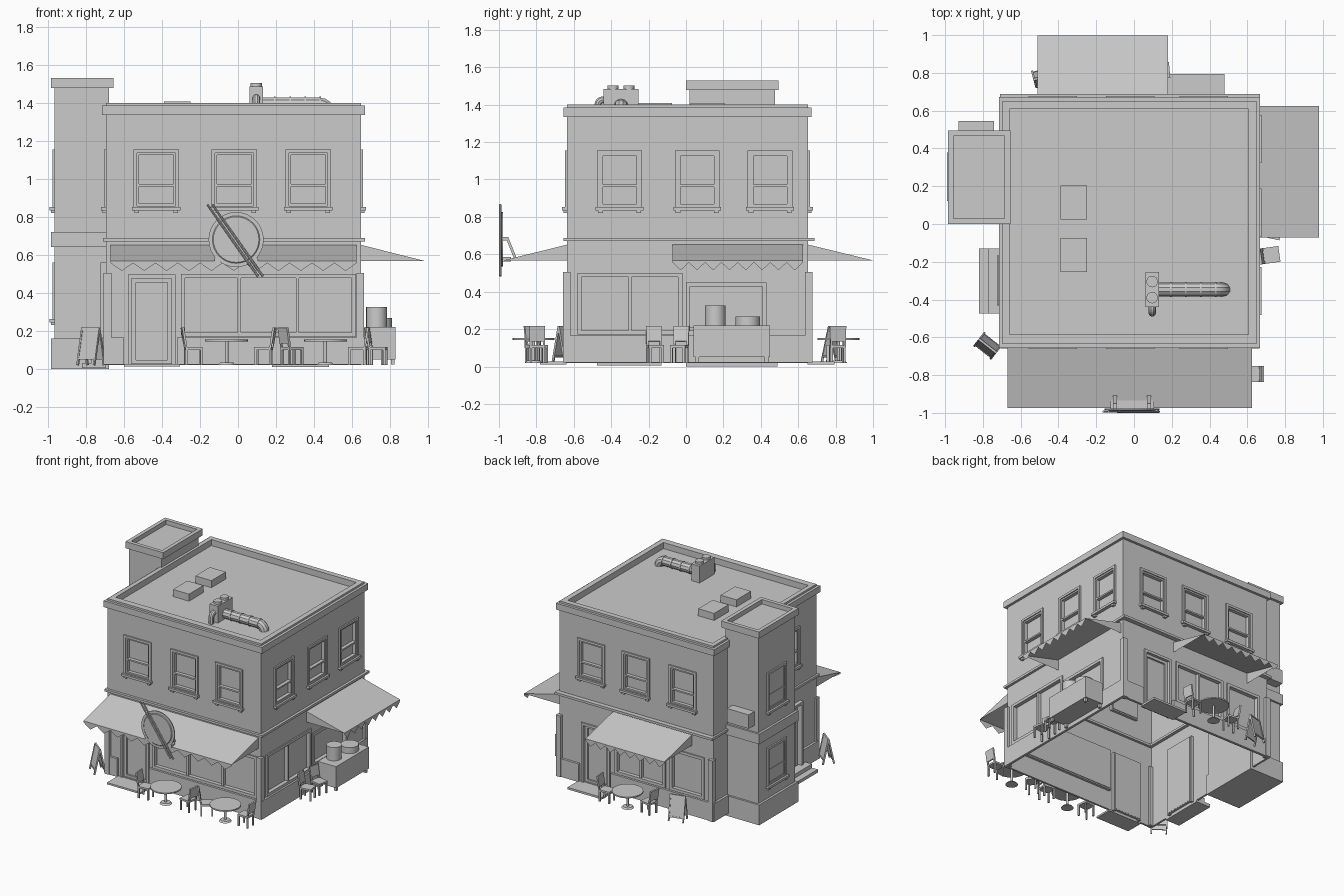
import bpy, bmesh
from math import pi, radians, sin, cos
from mathutils import Matrix, Vector

if "Cube" in bpy.data.objects:
    bpy.data.objects.remove(bpy.data.objects["Cube"])

X0, X1, Y0, Y1 = -0.695, 0.648, -0.636, 0.652      # main walls
# wall frames: local (u along wall, d outward, z) -> world
SIDE = {
    "front": Matrix(((1, 0, 0, 0), (0, -1, 0, Y0), (0, 0, 1, 0), (0, 0, 0, 1))),
    "back": Matrix(((1, 0, 0, 0), (0, 1, 0, Y1), (0, 0, 1, 0), (0, 0, 0, 1))),
    "right": Matrix(((0, 1, 0, X1), (1, 0, 0, 0), (0, 0, 1, 0), (0, 0, 0, 1))),
    "left": Matrix(((0, -1, 0, X0), (1, 0, 0, 0), (0, 0, 1, 0), (0, 0, 0, 1))),
    "tower": Matrix(((0, -1, 0, -0.965), (1, 0, 0, 0), (0, 0, 1, 0), (0, 0, 0, 1))),
}
pockets = []

def finish(name, bm, smooth=False):
    bmesh.ops.recalc_face_normals(bm, faces=bm.faces)
    me = bpy.data.meshes.new(name)
    bm.to_mesh(me)
    bm.free()
    ob = bpy.data.objects.new(name, me)
    bpy.context.collection.objects.link(ob)
    if smooth:
        bpy.ops.object.select_all(action='DESELECT')
        ob.select_set(True)
        bpy.context.view_layer.objects.active = ob
        bpy.ops.object.shade_smooth_by_angle()
    return ob

def add_box(bm, b, m=Matrix()):
    c = Vector((b[0] + b[1], b[2] + b[3], b[4] + b[5])) / 2
    s = Matrix.Diagonal((b[1] - b[0], b[3] - b[2], b[5] - b[4], 1))
    bmesh.ops.create_cube(bm, size=1, matrix=m @ Matrix.Translation(c) @ s)

def boxes(name, bs, m=Matrix()):
    bm = bmesh.new()
    for b in bs:
        add_box(bm, b, m)
    return finish(name, bm)

def cylinder(name, parts, m=Matrix(), n=24):
    """parts: (x, y, z0, z1, r_bottom, r_top)"""
    bm = bmesh.new()
    for x, y, z0, z1, r0, r1 in parts:
        bmesh.ops.create_cone(bm, cap_ends=True, segments=n, radius1=r0, radius2=r1, depth=z1 - z0,
                              matrix=m @ Matrix.Translation((x, y, (z0 + z1) / 2)))
    return finish(name, bm, True)

def vring(u0, u1, z0, z1, t, d0, d1):
    return [(u0, u0 + t, d0, d1, z0, z1), (u1 - t, u1, d0, d1, z0, z1),
            (u0 + t, u1 - t, d0, d1, z0, z0 + t), (u0 + t, u1 - t, d0, d1, z1 - t, z1)]

def hring(x0, x1, y0, y1, t, z0, z1):
    return [(x0, x1, y0, y0 + t, z0, z1), (x0, x1, y1 - t, y1, z0, z1),
            (x0, x0 + t, y0 + t, y1 - t, z0, z1), (x1 - t, x1, y0 + t, y1 - t, z0, z1)]

def pocket(side, u0, u1, z0, z1, d=0.025):
    pockets.append(((u0, u1, -d, 0.05, z0, z1), SIDE[side]))

def window(side, c, z0, z1, w=0.24):
    a, b, mid = c - w / 2, c + w / 2, z0 + 0.4 * (z1 - z0)
    if side != "tower":
        pocket(side, a + 0.01, b - 0.01, z0 + 0.01, z1 - 0.01)
    bs = vring(a, b, z0, z1, 0.018, -0.02, 0.011) + vring(a + 0.018, b - 0.018, z0 + 0.018, z1 - 0.018, 0.012, -0.024, 0.003)
    bs += [(a + 0.03, b - 0.03, -0.024, 0.003, mid - 0.006, mid + 0.006),
           (a - 0.008, b + 0.008, 0, 0.026, z0 - 0.006, z0 + 0.012)]
    bs += [(u, u + 0.025, 0, 0.018, z0 - 0.02, z0 - 0.006) for u in (a + 0.005, b - 0.03)]
    boxes("sash_window", bs, SIDE[side])

def shop_window(side, u0, u1, z0, z1, panes):
    pocket(side, u0 + 0.01, u1 - 0.01, z0 + 0.01, z1 - 0.01)
    bs = vring(u0, u1, z0, z1, 0.022, -0.02, 0.01)
    for i in range(1, panes):
        u = u0 + (u1 - u0) * i / panes
        bs.append((u - 0.008, u + 0.008, -0.024, 0.004, z0 + 0.022, z1 - 0.022))
    boxes("shop_window", bs, SIDE[side])

def door(side, c, w, z1, out=0.012):
    a, b = c - w / 2, c + w / 2
    pocket(side, a + 0.01, b - 0.01, 0.03, z1 - 0.01)
    bs = [(a, a + 0.02, -0.02, out, 0.02, z1), (b - 0.02, b, -0.02, out, 0.02, z1),
          (a + 0.02, b - 0.02, -0.02, out, z1 - 0.02, z1)]
    bs += vring(a + 0.02, b - 0.02, 0.025, z1 - 0.02, 0.022, -0.024, -0.01)
    boxes("door", bs, SIDE[side])

def awning(side, u0, u1, depth, n):
    top, low, tip = 0.652, 0.568, 0.515
    bm = bmesh.new()
    def face(*ps):
        bm.faces.new([bm.verts.new(SIDE[side] @ Vector(p)) for p in ps])
    face((u0, 0, top), (u1, 0, top), (u1, depth, low), (u0, depth, low))
    for u in (u0, u1):
        face((u, 0, top), (u, depth, low), (u, 0, low))
    st = (u1 - u0) / n
    for i in range(n):
        a = u0 + i * st
        face((a, depth, low), (a + st, depth, low), (a + st, depth, low - 0.012),
             (a + st / 2, depth, tip), (a, depth, low - 0.012))
    bmesh.ops.remove_doubles(bm, verts=bm.verts, dist=1e-5)
    finish("awning", bm)

# upper windows, shop fronts, doors
for c in (-0.43, -0.02, 0.37):
    window("front", c, 0.84, 1.155)
    window("back", c, 0.84, 1.155)
for c in (-0.355, 0.06, 0.45):
    window("right", c, 0.84, 1.155)
window("left", -0.30, 0.84, 1.155)
window("tower", 0.25, 0.84, 1.155)
window("tower", 0.25, 0.25, 0.56)
shop_window("front", -0.30, 0.62, 0.17, 0.5, 3)
shop_window("right", -0.58, -0.02, 0.17, 0.5, 2)
shop_window("right", 0.0, 0.43, 0.19, 0.45, 1)
shop_window("back", -0.28, 0.16, 0.17, 0.5, 2)
shop_window("back", -0.62, -0.32, 0.17, 0.5, 1)
door("front", -0.455, 0.25, 0.495)
door("back", 0.33, 0.25, 0.495)
door("left", -0.30, 0.265, 0.56, 0.03)

# main walls with recessed openings and sunken roof, open underneath
walls = boxes("building_walls", [(X0, X1, Y0, Y1, 0.02, 1.4)])
bm = bmesh.new()
for b, m in pockets + [((-0.66, 0.607, -0.585, 0.61, 1.352, 1.5), Matrix())]:
    add_box(bm, b, m)
cutter = finish("pocket_cutter", bm)
cutter.hide_render = True
mod = walls.modifiers.new("pockets", 'BOOLEAN')
mod.operation, mod.object, mod.solver = 'DIFFERENCE', cutter, 'EXACT'
bpy.context.view_layer.update()
bm = bmesh.new()
bm.from_mesh(walls.evaluated_get(bpy.context.evaluated_depsgraph_get()).to_mesh())
walls.modifiers.clear()
bmesh.ops.delete(bm, geom=[f for f in bm.faces if f.normal.z < -0.9 and f.calc_center_median().z < 0.025], context='FACES')
bm.to_mesh(walls.data)
bm.free()
bpy.data.objects.remove(cutter)

# cornice, floor band, plinth, corner pilasters
boxes("cornice", hring(-0.715, 0.668, -0.656, 0.672, 0.025, 1.335, 1.385))
boxes("floor_band", hring(-0.71, 0.668, -0.656, 0.688, 0.04, 0.67, 0.688))
for side, runs in {"front": [(-0.70, -0.6), (-0.32, 0.665)], "right": [(-0.65, 0.67)],
                   "back": [(-0.70, 0.19), (0.47, 0.665)], "left": [(-0.65, -0.44), (-0.16, 0.02), (0.48, 0.67)]}.items():
    boxes("plinth", [(a, b, 0, 0.018, 0.022, 0.165) for a, b in runs], SIDE[side])
boxes("corner_pilaster", [(x - 0.02, x + 0.02, y - 0.02, y + 0.02, 0.022, 0.505)
                          for x in (X0 + 0.008, X1 - 0.004) for y in (Y0 - 0.002, Y1 + 0.005)])

# stair tower
boxes("tower_body", [(-0.965, -0.68, 0.018, 0.475, 0, 1.495)])
boxes("tower_cap", hring(-0.985, -0.655, 0, 0.495, 0.03, 1.478, 1.53))
boxes("tower_base", [(-0.983, -0.68, 0, 0.49, 0, 0.16)])
boxes("tower_band", [(-0.983, -0.68, 0, 0.49, 0.64, 0.72)])
boxes("wall_unit", [(-0.93, -0.74, 0.475, 0.545, 0.77, 0.88)])

# awnings and door steps
awning("front", -0.67, 0.625, 0.337, 11)
awning("right", -0.072, 0.625, 0.332, 8)
awning("back", -0.51, 0.18, 0.346, 8)
boxes("door_step", [(-0.6, -0.305, -0.78, -0.64, 0.012, 0.026), (0.18, 0.48, 0.65, 0.795, 0.01, 0.026)])
boxes("side_steps", [(-0.82, -0.695, -0.475, -0.13, 0.005, 0.03), (-0.77, -0.695, -0.475, -0.13, 0.03, 0.06)])

# dish sign with chopsticks and brackets
dish = Matrix.Translation((-0.01, -0.978, 0.68)) @ Matrix.Rotation(pi / 2, 4, 'X')
cylinder("sign_dish", [(0, 0, 0, 0.008, 0.145, 0.145), (0, 0, 0.008, 0.012, 0.125, 0.12)], dish, 32)
for off in (-0.012, 0.014):
    a, b = Vector((-0.15 + off, -0.993, 0.865)), Vector((0.118 + off, -0.993, 0.485))
    rot = (b - a).to_track_quat('Z', 'Y').to_matrix().to_4x4()
    cylinder("chopstick", [(0, 0, 0, (b - a).length, 0.006, 0.007)], Matrix.Translation(a) @ rot, 8)
boxes("sign_base", [(-0.125, 0.105, -0.98, -0.935, 0.562, 0.585)])
for x in (-0.10, 0.08):
    m = Matrix.Translation((x, -0.935, 0.635)) @ Matrix.Rotation(radians(22), 4, 'X')
    boxes("sign_strut", [(-0.01, 0.01, -0.007, 0.007, -0.065, 0.06)], m)
    boxes("sign_arm", [(x - 0.01, x + 0.01, -0.98, -0.95, 0.675, 0.692)])

# roof hatches, vent box and duct
boxes("roof_hatch", [(-0.39, -0.25, 0.025, 0.205, 1.35, 1.408), (-0.39, -0.25, -0.255, -0.075, 1.35, 1.408)])
boxes("vent_box", [(0.06, 0.132, -0.44, -0.255, 1.35, 1.485)])
cylinder("vent_caps", [(0.096, y, 1.485, 1.503, 0.03, 0.03) for y in (-0.305, -0.39)])

def pipe(name, pts, r):
    cu = bpy.data.curves.new(name, 'CURVE')
    cu.dimensions, cu.bevel_depth, cu.bevel_resolution, cu.use_fill_caps = '3D', r, 3, True
    sp = cu.splines.new('POLY')
    sp.points.add(len(pts) - 1)
    for p, q in zip(sp.points, pts):
        p.co = (*q, 1)
    ob = bpy.data.objects.new(name, cu)
    bpy.context.collection.objects.link(ob)
    bpy.ops.object.select_all(action='DESELECT')
    ob.select_set(True)
    bpy.context.view_layer.objects.active = ob
    bpy.ops.object.convert(target='MESH')
    bpy.ops.object.shade_smooth_by_angle()

arc = [i * pi / 8 for i in range(5)]
pipe("roof_duct", [(0.12, -0.347, 1.393)] + [(0.43 + 0.044 * sin(t), -0.347, 1.349 + 0.044 * cos(t)) for t in arc], 0.036)
pipe("small_elbow", [(0.096, -0.43, 1.425)] + [(0.096, -0.445 - 0.025 * sin(t), 1.4 + 0.025 * cos(t)) for t in arc]
     + [(0.096, -0.47, 1.35)], 0.02)
cylinder("duct_bands", [(0, 0, z, z + 0.008, 0.039, 0.039) for z in (0.05, 0.13, 0.21, 0.29)],
         Matrix.Translation((0.14, -0.347, 1.393)) @ Matrix.Rotation(pi / 2, 4, 'Y'))

# serving counter with pots
boxes("counter", [(0.67, 0.83, 0.04, 0.45, 0.05, 0.22)] +
      [(x, x + 0.02, y, y + 0.02, 0.022, 0.05) for x in (0.675, 0.805) for y in (0.05, 0.42)])
cylinder("pots", [(0.73, 0.157, 0.22, 0.325, 0.055, 0.055), (0.745, 0.33, 0.22, 0.268, 0.066, 0.066)])

# tables and chairs
def table(x, y):
    cylinder("table", [(x, y, 0.143, 0.153, 0.113, 0.113), (x, y, 0.03, 0.143, 0.009, 0.009), (x, y, 0.02, 0.032, 0.045, 0.035)])

def chair(x, y, ang):
    m = Matrix.Translation((x, y, 0)) @ Matrix.Rotation(radians(ang), 4, 'Z')
    bm = bmesh.new()
    add_box(bm, (-0.04, 0.05, -0.042, 0.042, 0.1, 0.114), m)
    for lx in (-0.04, 0.038):
        for ly in (-0.04, 0.028):
            add_box(bm, (lx, lx + 0.012, ly, ly + 0.012, 0.02, 0.1), m)
    lean = m @ Matrix.Translation((-0.036, 0, 0.11)) @ Matrix.Rotation(radians(-9), 4, 'Y')
    for b in ((-0.005, 0.005, -0.042, -0.03, 0, 0.1), (-0.005, 0.005, 0.03, 0.042, 0, 0.1), (-0.006, 0.006, -0.042, 0.042, 0.025, 0.108)):
        add_box(bm, b, lean)
    finish("chair", bm)

table(-0.06, -0.815)
table(0.46, -0.815)
table(-0.06, 0.815)
for c in ((-0.24, -0.815, 5), (0.14, -0.815, 172), (0.28, -0.8, 35), (0.63, -0.795, 180), (-0.24, 0.8, -10),
          (0.13, 0.81, 185), (0.72, -0.165, 8), (0.73, -0.035, -12)):
    chair(*c)

# folding sidewalk boards
for x, y, ang in ((-0.775, -0.645, -38), (-0.475, 0.78, 195)):
    for s in (-1, 1):
        m = (Matrix.Translation((x, y, 0.215)) @ Matrix.Rotation(radians(ang), 4, 'Z') @ Matrix.Rotation(radians(12 * s), 4, 'X'))
        boxes("sidewalk_board", vring(-0.06, 0.06, -0.17, 0, 0.01, -0.006, 0.006) + [(-0.05, 0.05, -0.003, 0.003, -0.16, -0.01)]
              + [(u, u + 0.01, -0.006, 0.006, -0.2, -0.17) for u in (-0.06, 0.05)], m)
